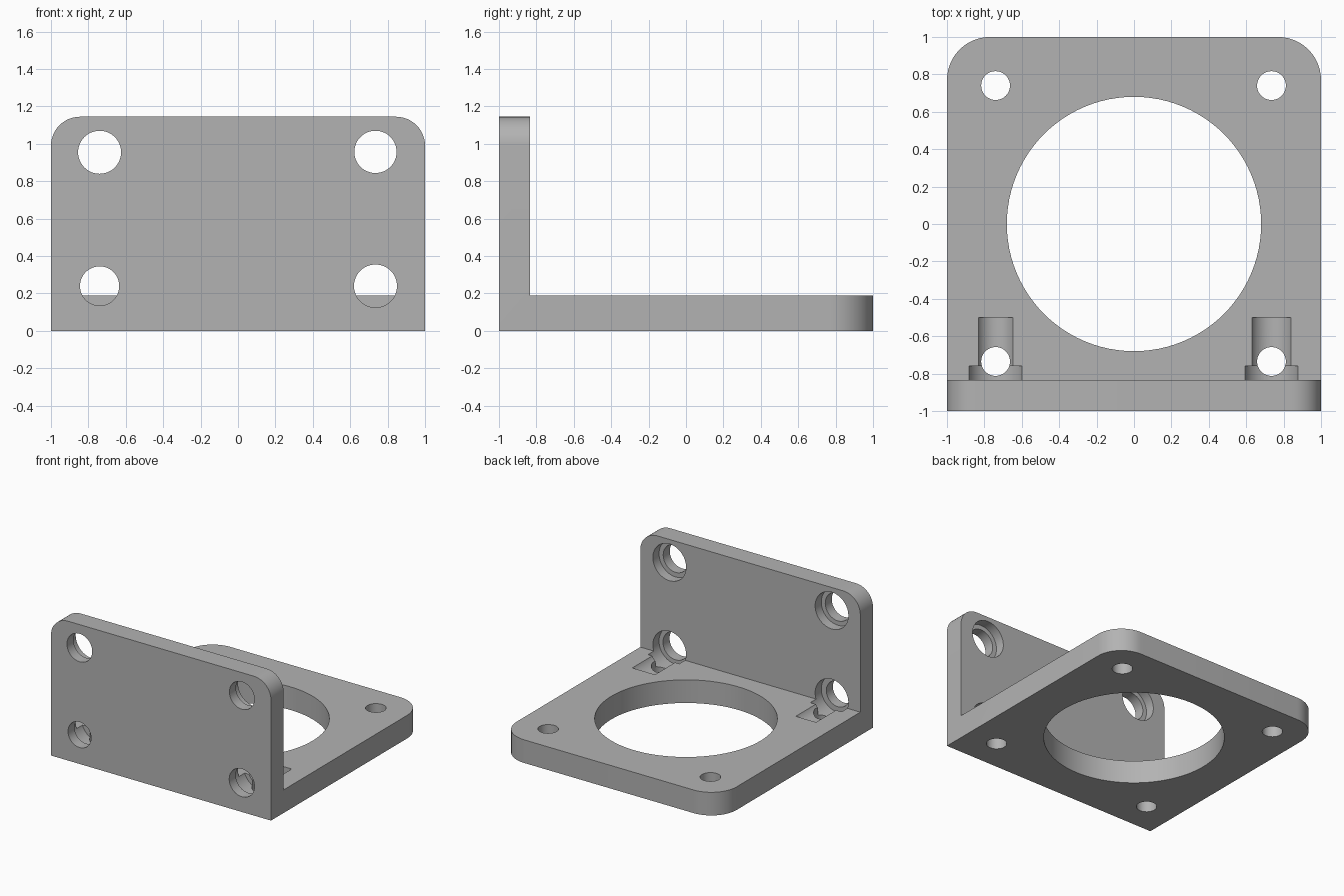
import bpy, bmesh, math
from mathutils import Matrix

cube = bpy.data.objects.get("Cube")
if cube:
    bpy.data.objects.remove(cube, do_unlink=True)

WALL_BACK = -0.835    # inner face of the upright plate
BASE_TOP = 0.19
HEIGHT = 1.145

grey = bpy.data.materials.new("plain grey")
grey.use_nodes = True
colour = (0.45, 0.45, 0.45, 1)
grey.diffuse_color = colour
grey.node_tree.nodes["Principled BSDF"].inputs["Base Color"].default_value = colour


def add_object(name, bm):
    bmesh.ops.recalc_face_normals(bm, faces=bm.faces)
    mesh = bpy.data.meshes.new(name)
    bm.to_mesh(mesh)
    bm.free()
    mesh.materials.append(grey)
    obj = bpy.data.objects.new(name, mesh)
    bpy.context.collection.objects.link(obj)
    return obj


def round_edges(bm, test, radius):
    edges = [e for e in bm.edges if all(test(v.co) for v in e.verts)
             and abs(e.verts[0].co.x - e.verts[1].co.x) < 0.001]
    bmesh.ops.bevel(bm, geom=edges, offset=radius, segments=12,
                    profile=0.5, affect='EDGES')


# L-shaped bracket: side profile extruded across the width
bm = bmesh.new()
profile = [(-1, 0), (1, 0), (1, BASE_TOP), (WALL_BACK, BASE_TOP),
           (WALL_BACK, HEIGHT), (-1, HEIGHT)]
face = bm.faces.new([bm.verts.new((-1, y, z)) for y, z in profile])
side = bmesh.ops.extrude_face_region(bm, geom=[face])
bmesh.ops.translate(bm, vec=(2, 0, 0),
                    verts=[v for v in side["geom"] if isinstance(v, bmesh.types.BMVert)])
round_edges(bm, lambda p: p.y > 0.99, 0.23)
round_edges(bm, lambda p: p.z > HEIGHT - 0.01, 0.155)
bracket = add_object("mounting_bracket", bm)
bpy.context.view_layer.objects.active = bracket
bracket.select_set(True)


def drill(x, radius, start, end, across, axis, sides=48):
    """Cut a round hole along y or z; across is the other coordinate."""
    bm = bmesh.new()
    bmesh.ops.create_cone(bm, cap_ends=True, segments=sides, radius1=radius,
                          radius2=radius, depth=end - start)
    middle = (start + end) / 2
    if axis == 'Y':
        place = Matrix.Translation((x, middle, across)) @ Matrix.Rotation(math.pi / 2, 4, 'X')
    else:
        place = Matrix.Translation((x, across, middle))
    bm.transform(place)
    cutter = add_object("hole_cutter", bm)
    cutter.hide_render = True
    mod = bracket.modifiers.new("hole", 'BOOLEAN')
    mod.operation = 'DIFFERENCE'
    mod.solver = 'EXACT'
    mod.object = cutter
    bpy.ops.object.modifier_apply(modifier=mod.name)
    bpy.data.objects.remove(cutter, do_unlink=True)


# Large opening and four corner holes in the base
drill(0, 0.68, -0.1, 0.4, 0, 'Z', 96)
for x in (-0.74, 0.735):
    for y in (-0.735, 0.74):
        # the front pair stops below the counterbores of the upright plate
        drill(x, 0.077, -0.1, 0.25, y, 'Z')

# Four counterbored holes in the upright plate; the lower ones groove the base
for x, z, radius in ((-0.74, 0.955, 0.115), (0.735, 0.957, 0.113),
                     (-0.74, 0.24, 0.105), (0.735, 0.24, 0.115)):
    drill(x, radius, -1.1, -0.5, z, 'Y')
    drill(x, 0.151, -0.915, -0.76, z, 'Y')

bpy.ops.object.shade_smooth_by_angle(angle=math.radians(30))
